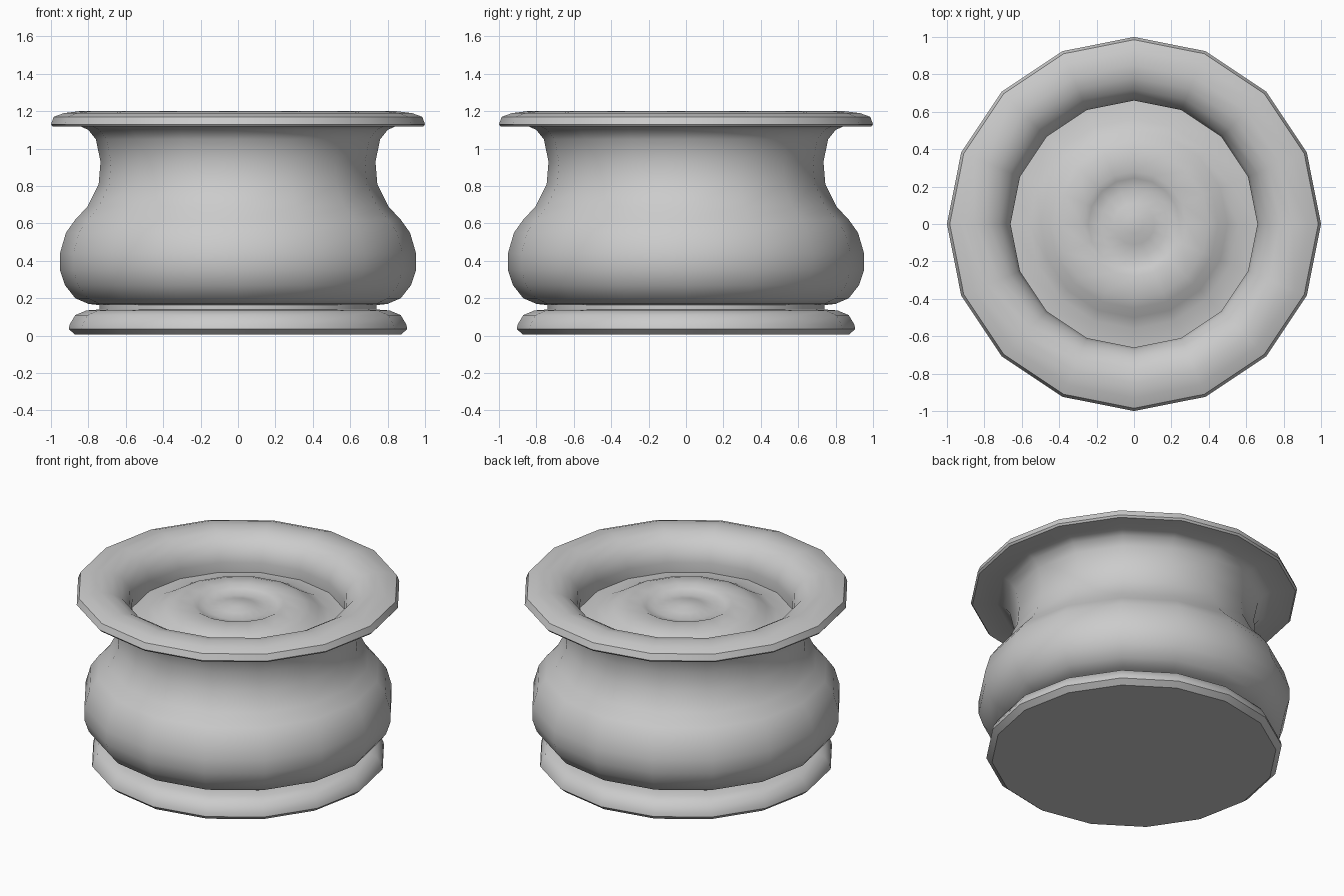
import bpy, bmesh, math

if "Cube" in bpy.data.objects:
    bpy.data.objects.remove(bpy.data.objects["Cube"])

SIDES = 16


def lathe(name, profile, angle=40):
    """Revolve (radius, height) points round z; radius 0 becomes a pole."""
    bm = bmesh.new()
    rings = []
    for r, z in profile:
        if r == 0:
            rings.append([bm.verts.new((0, 0, z))] * SIDES)
        else:
            rings.append([bm.verts.new((r * math.cos(2 * math.pi * i / SIDES),
                                        r * math.sin(2 * math.pi * i / SIDES), z))
                          for i in range(SIDES)])
    for a, b in zip(rings, rings[1:]):
        for i in range(SIDES):
            j = (i + 1) % SIDES
            bm.faces.new(dict.fromkeys((a[i], a[j], b[j], b[i])))
    bmesh.ops.recalc_face_normals(bm, faces=bm.faces)
    mesh = bpy.data.meshes.new(name)
    bm.to_mesh(mesh)
    bm.free()
    obj = bpy.data.objects.new(name, mesh)
    bpy.context.collection.objects.link(obj)
    bpy.ops.object.select_all(action='DESELECT')
    obj.select_set(True)
    bpy.context.view_layer.objects.active = obj
    bpy.ops.object.shade_smooth_by_angle(angle=math.radians(angle))
    return obj


# Foot, bellied wall, flared rim, and the pot's inner wall down to the filling
lathe("pot", [
    (0, 0.005), (0.87, 0.005), (0.905, 0.035), (0.90, 0.06), (0.87, 0.11),
    (0.81, 0.135), (0.74, 0.14), (0.74, 0.163),
    (0.80, 0.17), (0.87, 0.20), (0.925, 0.27), (0.952, 0.35), (0.952, 0.44),
    (0.92, 0.55), (0.87, 0.62), (0.805, 0.69), (0.745, 0.81), (0.735, 0.93),
    (0.76, 1.05), (0.80, 1.10), (0.84, 1.118), (0.99, 1.118),
    (1.0, 1.13), (0.985, 1.17), (0.93, 1.19), (0.85, 1.20),
    (0.78, 1.185), (0.72, 1.15), (0.675, 1.09), (0.66, 1.03), (0.66, 0.965)])

# Domed filling with a shallow dimple and a small central bump
lathe("filling", [
    (0.665, 0.965), (0.56, 0.975), (0.50, 1.005), (0.45, 1.035), (0.40, 1.052),
    (0.28, 1.065), (0.245, 1.045), (0.18, 1.03), (0.11, 1.045),
    (0.05, 1.06), (0, 1.063)])
